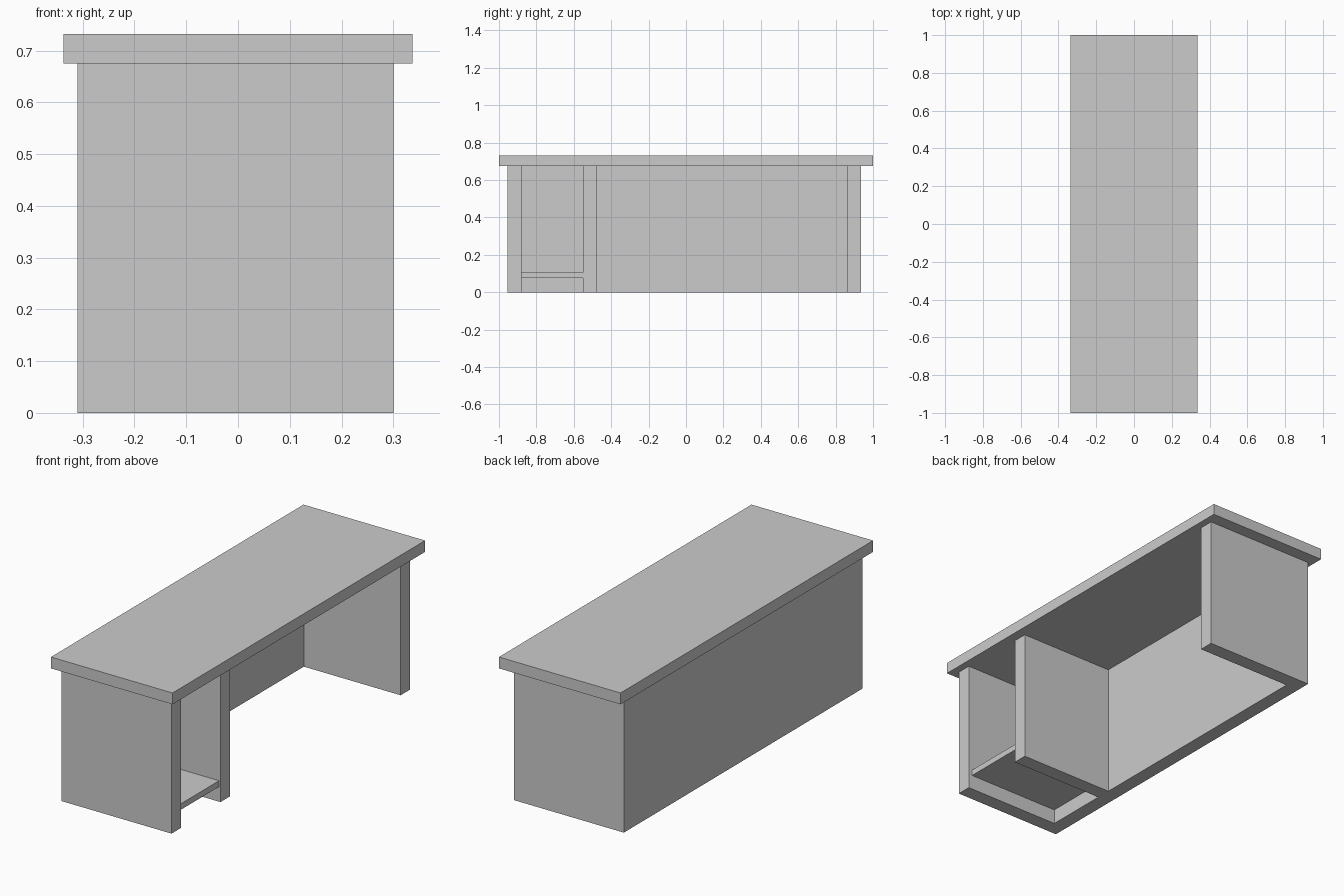
import bpy
import bmesh

if "Cube" in bpy.data.objects:
    bpy.data.objects.remove(bpy.data.objects["Cube"])


def prism(name, outline, z0, z1):
    """Extrude a plan outline (x, y) upwards from z0 to z1."""
    bm = bmesh.new()
    face = bm.faces.new([bm.verts.new((x, y, z0)) for x, y in outline])
    ext = bmesh.ops.extrude_face_region(bm, geom=[face])
    verts = [g for g in ext["geom"] if isinstance(g, bmesh.types.BMVert)]
    bmesh.ops.translate(bm, verts=verts, vec=(0, 0, z1 - z0))
    bmesh.ops.recalc_face_normals(bm, faces=bm.faces)
    mesh = bpy.data.meshes.new(name)
    bm.to_mesh(mesh)
    bm.free()
    obj = bpy.data.objects.new(name, mesh)
    bpy.context.collection.objects.link(obj)
    return obj


def board(name, x0, x1, y0, y1, z0, z1):
    return prism(name, [(x0, y0), (x1, y0), (x1, y1), (x0, y1)], z0, z1)


TOP_Z = 0.675
BACK, INNER, FRONT = -0.31, -0.237, 0.30

# Desk top overhanging all sides
board("desk_top", -0.337, 0.337, -1.0, 1.0, TOP_Z, 0.732)

# Back panel and two end panels as one U-shaped body
prism("desk_body", [(BACK, -0.955), (FRONT, -0.955), (FRONT, -0.88),
                    (INNER, -0.88), (INNER, 0.86), (FRONT, 0.86),
                    (FRONT, 0.935), (BACK, 0.935)], 0.0, TOP_Z)

# Upright divider beside the storage bay
board("divider_panel", INNER, 0.288, -0.55, -0.475, 0.0, TOP_Z)

# Low shelf in the storage bay
board("bay_shelf", INNER, 0.28, -0.88, -0.55, 0.075, 0.105)
